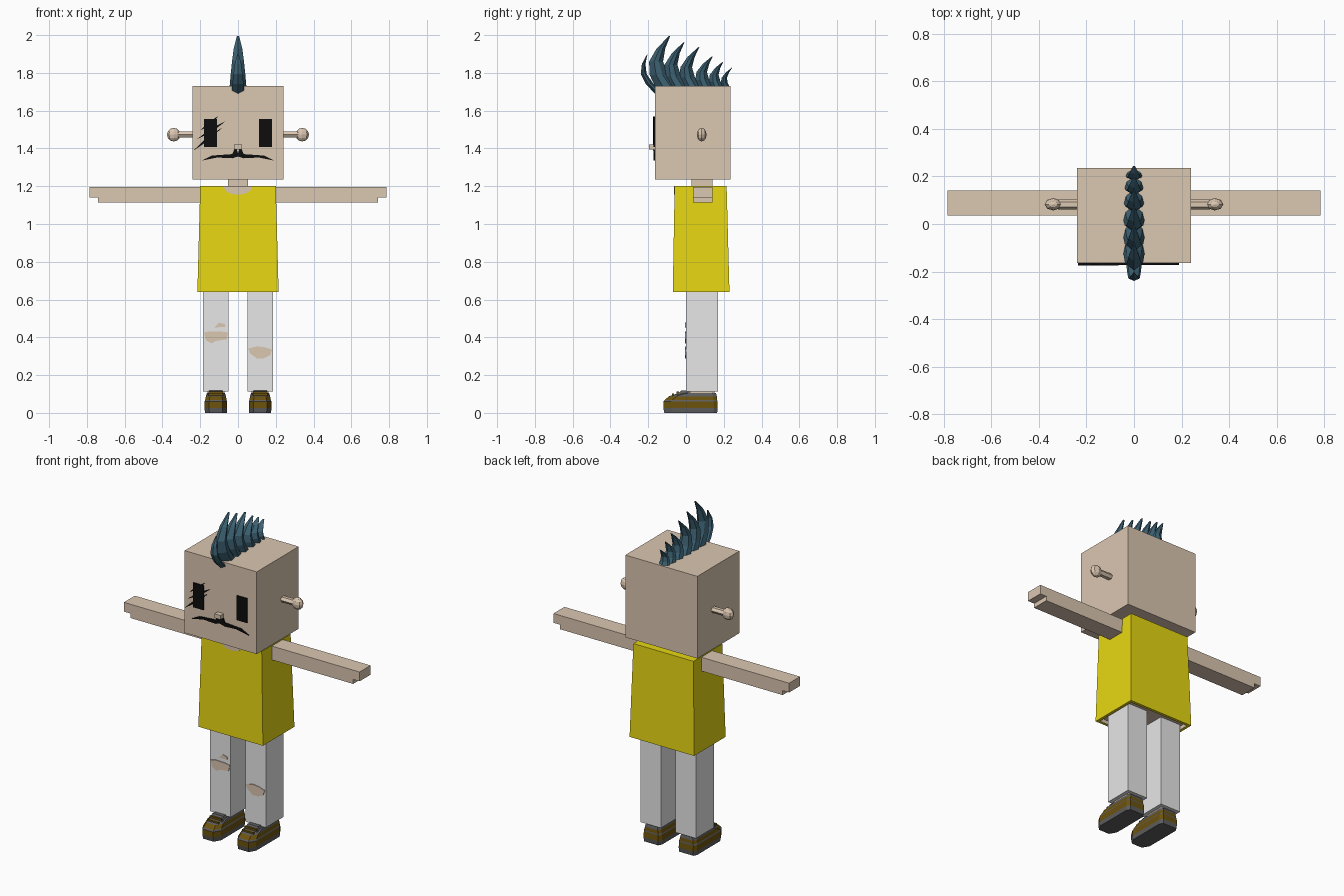
import bpy, bmesh, math
from mathutils import Vector

cube = bpy.data.objects.get("Cube")
if cube:
    bpy.data.objects.remove(cube)


def material(name, rgb):
    m = bpy.data.materials.new(name)
    m.use_nodes = True
    colour = (*rgb, 1)
    m.diffuse_color = colour
    m.node_tree.nodes["Principled BSDF"].inputs["Base Color"].default_value = colour
    return m


skin = material("skin", (0.71, 0.57, 0.44))
yellow = material("shirt yellow", (0.8, 0.68, 0.006))
white = material("trouser white", (0.8, 0.8, 0.8))
teal = material("hair teal", (0.045, 0.12, 0.17))
black = material("ink black", (0.004, 0.004, 0.004))
brown = material("shoe brown", (0.15, 0.085, 0.004))
grey = material("shoe grey", (0.11, 0.11, 0.11))


def finish(name, bm, *mats):
    bmesh.ops.recalc_face_normals(bm, faces=bm.faces[:])
    me = bpy.data.meshes.new(name)
    bm.to_mesh(me)
    bm.free()
    for m in mats:
        me.materials.append(m)
    ob = bpy.data.objects.new(name, me)
    bpy.context.collection.objects.link(ob)
    return ob


def loft(name, rings, mats, bands=None):
    """Skin a stack of equal rings; bands gives the material of each step."""
    bm = bmesh.new()
    rows = [[bm.verts.new(p) for p in ring] for ring in rings]
    n = len(rows[0])
    for k in range(len(rows) - 1):
        for i in range(n):
            j = (i + 1) % n
            f = bm.faces.new((rows[k][i], rows[k][j], rows[k + 1][j], rows[k + 1][i]))
            f.material_index = bands[k] if bands else 0
    for row, k in ((rows[0], 0), (rows[-1], -1)):
        f = bm.faces.new(row)
        f.material_index = bands[k] if bands else 0
    return finish(name, bm, *mats)


def rect(x0, x1, y0, y1, z):
    return [(x0, y0, z), (x1, y0, z), (x1, y1, z), (x0, y1, z)]


def box(name, x, y, z, mat):
    return loft(name, [rect(*x, *y, z[0]), rect(*x, *y, z[1])], [mat])


def plate(name, pts, y, mat, thick=0.007):
    """Thin front-facing plate from an x, z outline."""
    return loft(name, [[(x, y + 0.002, z) for x, z in pts],
                       [(x, y - thick, z) for x, z in pts]], [mat])


# Head and neck
FACE = -0.165
box("head", (-0.24, 0.24), (FACE, 0.235), (1.235, 1.73), skin)
box("neck", (-0.052, 0.052), (0.03, 0.14), (1.18, 1.25), skin)
box("nose", (-0.02, 0.02), (-0.195, FACE + 0.01), (1.395, 1.42), skin)

# Eyes, scar and moustache
for s, side in ((1, "left"), (-1, "right")):
    plate(side + "_eye", [(s * x, z) for x, z in
          ((0.11, 1.408), (0.18, 1.408), (0.18, 1.555), (0.11, 1.555))], FACE, black)
    plate(side + "_moustache", [(s * x, z) for x, z in (
        (0, 1.357), (0.03, 1.348), (0.11, 1.352), (0.19, 1.336), (0.14, 1.362),
        (0.03, 1.37), (0.018, 1.4), (0.008, 1.4), (0, 1.375))], FACE, black)
slashes = [((-0.235, 1.39), (-0.085, 1.51)), ((-0.215, 1.45), (-0.065, 1.545)),
           ((-0.2, 1.495), (-0.105, 1.57))]
for i, (a, b) in enumerate(slashes):
    a, b = Vector(a), Vector(b)
    mid, d = (a + b) / 2, (b - a).normalized()
    side = Vector((-d.y, d.x)) * 0.009
    plate(f"scar_{i + 1}", [a, mid - side, b, mid + side], FACE, black, 0.009)

# Ears on short stems
for s, side in ((1, "left"), (-1, "right")):
    ring = [(0.021 * math.cos(a), 0.018 * math.sin(a))
            for a in (math.tau * k / 6 for k in range(6))]
    loft(side + "_ear_stem", [[(s * x, 0.083 + y, 1.473 + z) for y, z in ring]
                              for x in (0.23, 0.32)], [skin])
    bm = bmesh.new()
    bmesh.ops.create_uvsphere(bm, u_segments=8, v_segments=6, radius=0.036)
    for v in bm.verts:
        v.co = (s * 0.34 + v.co.x, 0.083 + v.co.y * 0.72, 1.473 + v.co.z)
    finish(side + "_ear_knob", bm, skin)


# Mohawk of curved spikes
def spike(name, front, base, tip_y, tip_z, width, half):
    h = tip_z - base
    rings = []
    for t in (0, 0.25, 0.5, 0.75, 0.985):
        f = front + (tip_y - front) * t - 0.26 * h * math.sin(math.pi * t)
        w, hx = width * (1 - t) ** 0.7, half * (1 - t) ** 0.5
        z = base + h * t
        rings.append([(0, f, z), (hx, f + w * 0.35, z), (hx * 0.8, f + w * 0.7, z),
                      (0, f + w, z), (-hx * 0.8, f + w * 0.7, z), (-hx, f + w * 0.35, z)])
    loft(name, rings, [teal])


tufts = [(-0.165, 1.69, -0.205, 1.9, 0.05, 0.034), (-0.16, 1.72, -0.085, 2.0, 0.12, 0.045),
         (-0.09, 1.72, -0.01, 1.965, 0.11, 0.045), (-0.015, 1.72, 0.07, 1.94, 0.1, 0.045),
         (0.06, 1.72, 0.14, 1.89, 0.09, 0.043), (0.13, 1.72, 0.195, 1.86, 0.075, 0.04),
         (0.19, 1.72, 0.245, 1.83, 0.045, 0.036)]
for i, t in enumerate(tufts):
    spike(f"mohawk_spike_{i + 1}", *t)

# Shirt: flared, hollow at the hem
loft("shirt", [rect(-0.2, 0.2, -0.06, 0.215, 1.2), rect(-0.215, 0.215, -0.07, 0.23, 0.64),
               rect(-0.198, 0.198, -0.053, 0.213, 0.64),
               rect(-0.195, 0.195, -0.05, 0.21, 0.66)], [yellow, skin], [0, 0, 1])
arc = [math.pi * (1 + k / 8) for k in range(9)]
plate("neckline", [(0.076 * math.cos(a), 1.2 + 0.045 * math.sin(a)) for a in arc],
      -0.06, skin, 0.004)

# Arms with a notched fingertip end
profile = ((0.19, 1.113), (0.742, 1.113), (0.742, 1.14), (0.785, 1.14),
           (0.785, 1.196), (0.19, 1.196))
for s, side in ((1, "left"), (-1, "right")):
    loft(side + "_arm", [[(s * x, y, z) for x, z in profile] for y in (0.036, 0.14)], [skin])


# Shoe rings: height, toe y, heel y, half width
def shoe_ring(s, z, toe, heel, w):
    outline = ((-w * 0.6, toe), (w * 0.6, toe), (w, toe + 0.04), (w, heel - 0.02),
               (w * 0.8, heel), (-w * 0.8, heel), (-w, heel - 0.02), (-w, toe + 0.04))
    return [(s * 0.117 + x, y, z) for x, y in outline]


shoe = [(0, -0.115, 0.165, 0.058), (0.026, -0.12, 0.168, 0.06), (0.06, -0.12, 0.166, 0.06),
        (0.068, -0.113, 0.165, 0.057), (0.088, -0.09, 0.163, 0.053),
        (0.1, -0.055, 0.16, 0.05), (0.104, -0.03, 0.158, 0.048)]
for s, side in ((1, "left"), (-1, "right")):
    loft(side + "_shoe", [shoe_ring(s, *r) for r in shoe], [grey, brown], [0, 1, 0, 1, 0, 0])
    # Tongue, laces and ankle
    x = s * 0.117
    loft(side + "_shoe_tongue", [rect(x - 0.045, x + 0.045, -0.05, 0.03, 0.095),
                                 rect(x - 0.035, x + 0.035, -0.025, 0.02, 0.118)], [grey])
    for y, z in ((-0.075, 0.09), (-0.05, 0.1)):
        box(side + "_lace", (x - 0.038, x + 0.038), (y, y + 0.012), (z, z + 0.012), brown)
    box(side + "_ankle", (x - 0.045, x + 0.045), (0.025, 0.15), (0.09, 0.13), skin)
    # Trouser leg
    box(side + "_leg", (x - 0.068, x + 0.068), (0, 0.17), (0.112, 0.68), white)

# Torn knees showing skin
tears = {
    "right_knee_tear": ((-0.18, 0.425), (-0.17, 0.385), (-0.14, 0.368), (-0.12, 0.38),
                        (-0.06, 0.39), (-0.052, 0.425), (-0.085, 0.43), (-0.15, 0.432)),
    "right_thigh_tear": ((-0.125, 0.452), (-0.07, 0.455), (-0.07, 0.47), (-0.1, 0.478)),
    "left_knee_tear": ((0.053, 0.34), (0.065, 0.315), (0.1, 0.288), (0.135, 0.288),
                       (0.17, 0.305), (0.18, 0.335), (0.14, 0.348), (0.1, 0.352)),
}
for name, pts in tears.items():
    plate(name, pts, 0, skin, 0.004)
